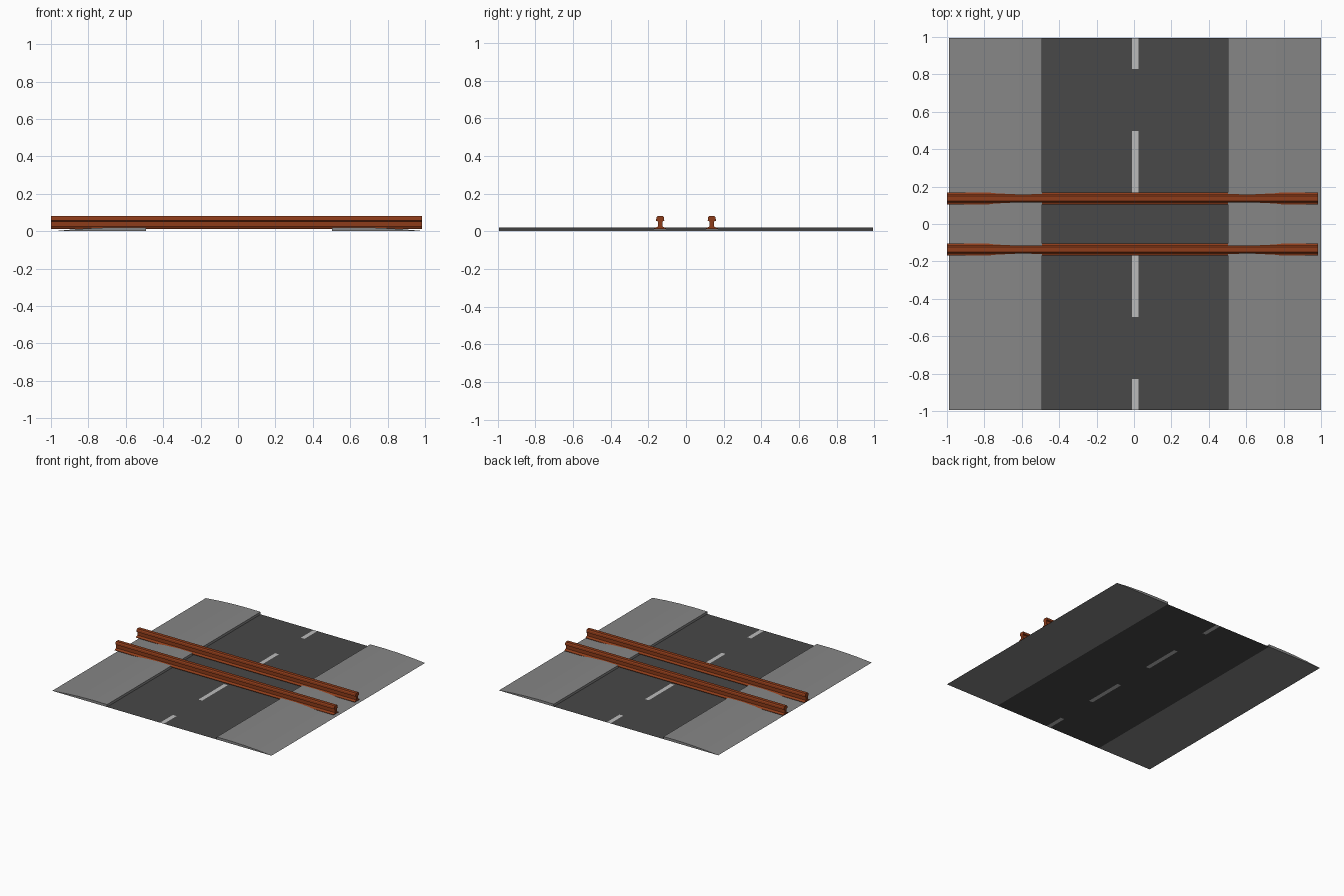
import bpy

if "Cube" in bpy.data.objects:
    bpy.data.objects.remove(bpy.data.objects["Cube"])

CX = 0.006      # road tile is shifted slightly from the rails
HALF = 0.994    # half size of the tile
RAIL_Y = 0.137


def material(name, rgb):
    m = bpy.data.materials.new(name)
    m.diffuse_color = (*rgb, 1)
    m.use_nodes = True
    m.node_tree.nodes["Principled BSDF"].inputs["Base Color"].default_value = m.diffuse_color
    return m


def make_object(name, verts, faces, mat):
    me = bpy.data.meshes.new(name)
    me.from_pydata(verts, [], faces)
    me.materials.append(mat)
    ob = bpy.data.objects.new(name, me)
    bpy.context.collection.objects.link(ob)
    return ob


def prism(name, profile, place, start, end, mat):
    """Extrude a closed profile; place(u, v, t) gives the 3D position."""
    n = len(profile)
    verts = [place(u, v, t) for t in (start, end) for u, v in profile]
    faces = [(i, (i + 1) % n, (i + 1) % n + n, i + n) for i in range(n)]
    faces += [tuple(range(n))[::-1], tuple(range(n, 2 * n))]
    ob = make_object(name, verts, faces, mat)
    import bmesh
    bm = bmesh.new()
    bm.from_mesh(ob.data)
    bmesh.ops.recalc_face_normals(bm, faces=bm.faces)
    bm.to_mesh(ob.data)
    bm.free()
    return ob


asphalt = material("asphalt", (0.065, 0.065, 0.065))
paint = material("paint", (0.5, 0.5, 0.5))
concrete = material("concrete", (0.24, 0.24, 0.24))
rust = material("rust", (0.27, 0.045, 0.01))

# road surface with the centre dashes set flush into it
xs = [CX + x for x in (-HALF / 2, -0.017, 0.017, HALF / 2)]
ys = [HALF * k / 6 for k in (-6, -5, -3, -1, 1, 3, 5, 6)]
verts = [(x, y, 0) for y in ys for x in xs]
faces = [(j * 4 + i, j * 4 + i + 1, j * 4 + i + 5, j * 4 + i + 4)
         for j in range(7) for i in range(3)]
road = make_object("road", verts, faces, asphalt)
road.data.materials.append(paint)
for j in range(0, 7, 2):
    road.data.polygons[j * 3 + 1].material_index = 1

# raised shoulders, curving down to the outer edge
shoulder = [(HALF / 2, 0), (HALF / 2, 0.02), (0.62, 0.021), (0.75, 0.018),
            (0.87, 0.011), (HALF, 0)]
for side, name in ((-1, "left_shoulder"), (1, "right_shoulder")):
    prism(name, shoulder, lambda u, v, t: (CX + side * u, t, v),
          -HALF, HALF, concrete)

# rails: wide foot, thin web, tapered head
half = [(0.032, 0.013), (0.032, 0.016), (0.012, 0.025), (0.012, 0.052),
        (0.022, 0.056), (0.020, 0.073), (0.014, 0.08)]
rail = half + [(-u, v) for u, v in reversed(half)]
for side, name in ((-1, "front_rail"), (1, "back_rail")):
    prism(name, rail, lambda u, v, t: (t, side * RAIL_Y + u, v),
          -1.0, 0.985, rust)
